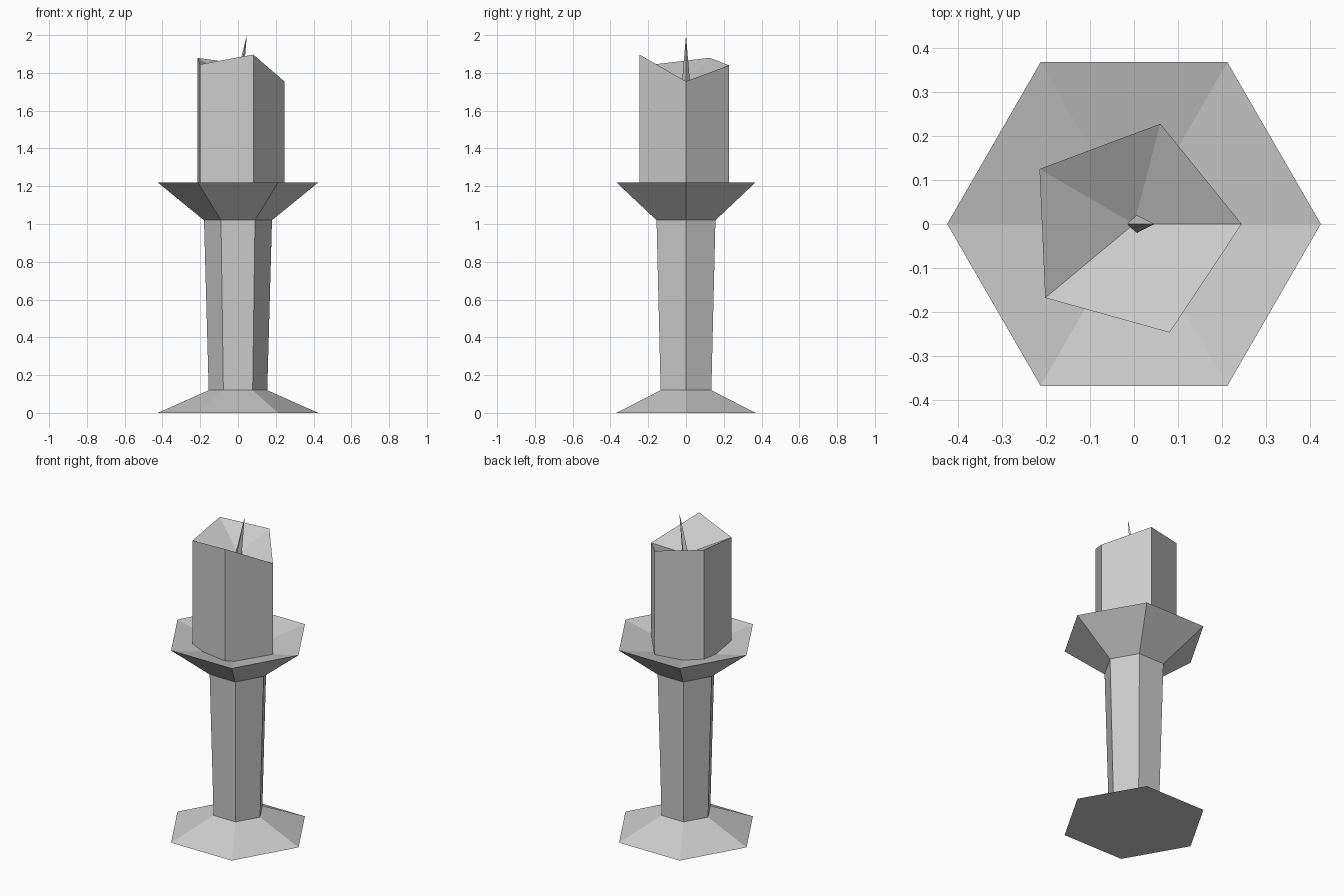
import bpy
from math import cos, sin, pi

if "Cube" in bpy.data.objects:
    bpy.data.objects.remove(bpy.data.objects["Cube"])


def loft(name, rings, top=None):
    """Skin equal-sized rings from bottom to top; close with a cap or a fan to a point."""
    n = len(rings[0])
    verts = [p for ring in rings for p in ring]
    faces = [tuple(reversed(range(n)))]
    for r in range(len(rings) - 1):
        for i in range(n):
            j = (i + 1) % n
            faces.append((r * n + i, r * n + j, (r + 1) * n + j, (r + 1) * n + i))
    last = (len(rings) - 1) * n
    if top:
        verts.append(top)
        faces += [(last + i, last + (i + 1) % n, len(verts) - 1) for i in range(n)]
    else:
        faces.append(tuple(range(last, last + n)))
    mesh = bpy.data.meshes.new(name)
    mesh.from_pydata(verts, [], faces)
    mesh.update()
    obj = bpy.data.objects.new(name, mesh)
    bpy.context.collection.objects.link(obj)
    return obj


def ring(radius, z, sides, cx=0.0):
    return [(cx + radius * cos(2 * pi * i / sides), radius * sin(2 * pi * i / sides), z)
            for i in range(sides)]


# Six-sided holder: flared foot, tapered stem, shallow sunken dish
profile = [(0.425, 0.0), (0.155, 0.12), (0.18, 1.02), (0.425, 1.22)]
loft("candle_holder", [ring(r, z, 6) for r, z in profile], top=(0, 0, 1.12))

# Irregular five-sided candle with an uneven rim and melted hollow
rim = [(0.245, 0.0, 1.755), (0.06, 0.228, 1.84), (-0.215, 0.125, 1.88),
       (-0.202, -0.168, 1.845), (0.081, -0.247, 1.897)]
loft("candle", [[(x, y, 1.12) for x, y, z in rim], rim], top=(0, 0, 1.75))

# Leaning four-sided wick
loft("wick", [ring(0.022, 1.74, 4, 0.003)], top=(0.047, 0, 2.0))
